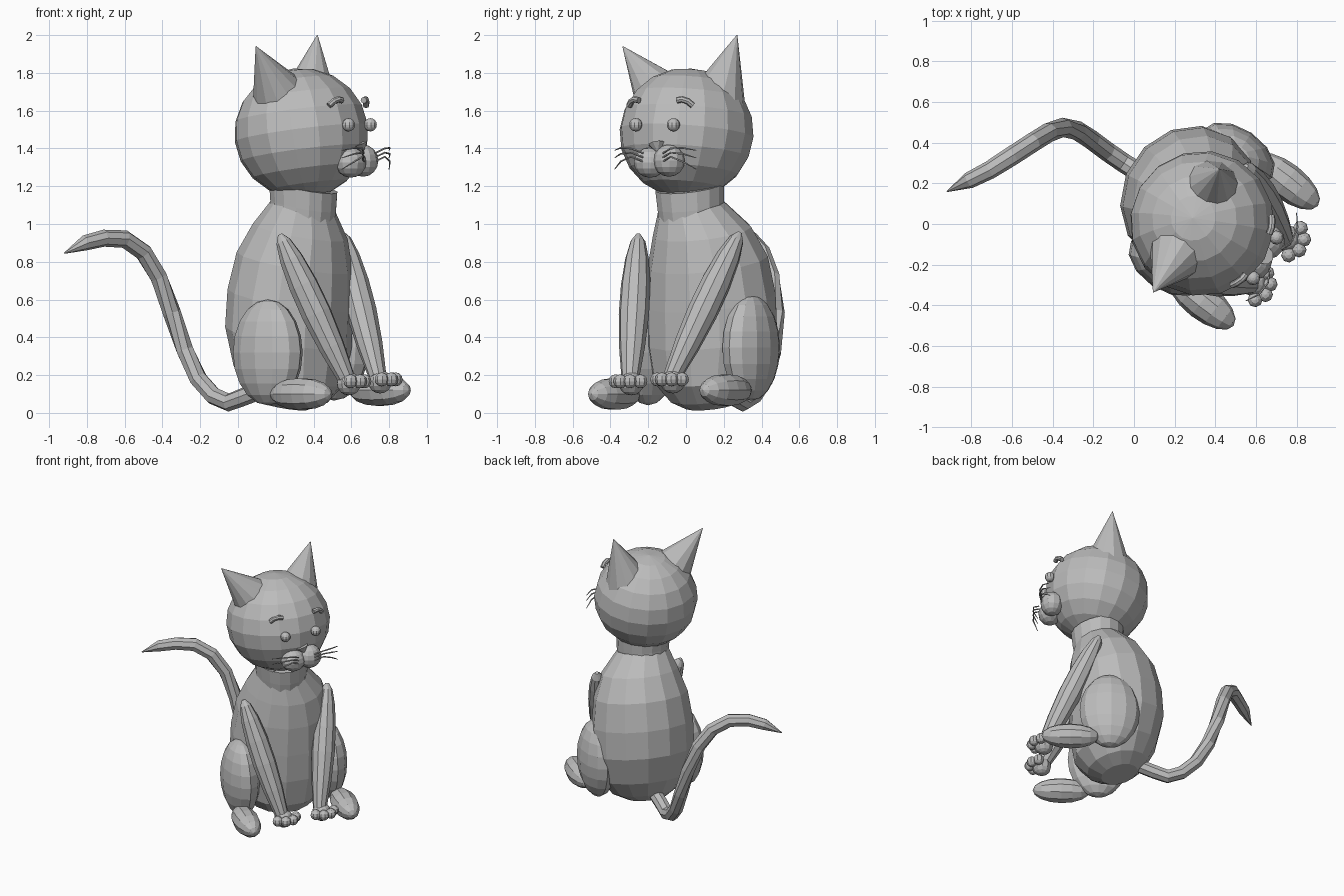
import bpy, bmesh, math
from mathutils import Vector, Matrix

if "Cube" in bpy.data.objects:
    bpy.data.objects.remove(bpy.data.objects["Cube"])

grey = bpy.data.materials.new("plain grey")
grey.use_nodes = True
COLOUR = (0.5, 0.5, 0.5, 1)
grey.diffuse_color = COLOUR
grey.node_tree.nodes["Principled BSDF"].inputs["Base Color"].default_value = COLOUR

HEAD_YAW = math.radians(-30)
BODY_YAW = math.radians(-34)
HEAD = Matrix.Translation((0.335, 0, 0)) @ Matrix.Rotation(HEAD_YAW, 4, 'Z')


def finish(name, bm):
    bmesh.ops.recalc_face_normals(bm, faces=bm.faces)
    mesh = bpy.data.meshes.new(name)
    bm.to_mesh(mesh)
    bm.free()
    mesh.materials.append(grey)
    obj = bpy.data.objects.new(name, mesh)
    bpy.context.collection.objects.link(obj)
    return obj


def ball(name, centre, size, yaw=0.0, pitch=0.0, segs=10, rings=8):
    """Ellipsoid; local x points forward along yaw, pitch tips the poles."""
    bm = bmesh.new()
    bmesh.ops.create_uvsphere(bm, u_segments=segs, v_segments=rings, radius=1)
    spin = Matrix.Rotation(pitch, 4, 'Y')
    bmesh.ops.transform(bm, matrix=spin, verts=bm.verts)
    place = (Matrix.Translation(centre) @ Matrix.Rotation(yaw, 4, 'Z')
             @ Matrix.Diagonal((*size, 1)))
    bmesh.ops.transform(bm, matrix=place, verts=bm.verts)
    return finish(name, bm)


def tube(name, path, radii, sides=8, axis=None, depth=1.0):
    """Loft sections along a path; axis fixes their normal, depth squashes them."""
    pts = [Vector(p) for p in path]
    bm = bmesh.new()
    loops = []
    for i, (p, r) in enumerate(zip(pts, radii)):
        along = axis or pts[min(i + 1, len(pts) - 1)] - pts[max(i - 1, 0)]
        turn = along.to_track_quat('Z', 'Y')
        loops.append([bm.verts.new(p + turn @ Vector((r * math.cos(a), depth * r * math.sin(a), 0)))
                      for a in (math.tau * k / sides for k in range(sides))])
    for low, high in zip(loops, loops[1:]):
        for k in range(sides):
            n = (k + 1) % sides
            bm.faces.new((low[k], low[n], high[n], high[k]))
    bm.faces.new(loops[0])
    bm.faces.new(loops[-1])
    return finish(name, bm)


# Body and neck, both leaning slightly forward
lean = Matrix.Rotation(BODY_YAW, 3, 'Z') @ Vector((0.22, 0, 1))
tube("body",
     [(.24, .13, .04), (.26, .13, .09), (.27, .125, .2), (.267, .135, .4),
      (.277, .13, .6), (.30, .115, .8), (.33, .085, .96), (.345, .03, 1.1)],
     [.14, .23, .315, .36, .357, .33, .27, .18], 14, lean, 0.92)
tube("neck", [(.34, .03, 1.03), (.345, .025, 1.1), (.345, .02, 1.2)],
     [.175, .18, .187], 16, lean)

# Head
ball("head", (.335, .003, 1.481), (.358, .358, .345), HEAD_YAW, -0.15, 16, 10)

# Ears
for name, base, tip in (("right_ear", (.225, -.125, 1.665), (.095, -.335, 1.94)),
                        ("left_ear", (.378, .165, 1.655), (.42, .27, 2.0))):
    tube(name, [base, tip], [.158, .002], 12)

# Eyes, brows and whiskers, repeated on both sides of the face
for side, s in (("left", 1), ("right", -1)):
    ball(side + "_eye", HEAD @ Vector((.35, .01 + s * .115, 1.525)), (.035,) * 3, HEAD_YAW)
    brow = [(.278, .195, 1.627), (.293, .172, 1.65), (.305, .145, 1.66), (.31, .116, 1.655)]
    tube(side + "_brow", [HEAD @ Vector((f, .008 + s * l, z)) for f, l, z in brow], [.017] * 4, 8)
    for i, tip in enumerate((1.39, 1.35, 1.29)):
        root = 1.375 - .022 * i
        hair = [(.40, .06, root), (.425, .12, root + .025),
                (.415, .19, (root + tip) / 2 + .02), (.375, .25, tip)]
        tube(f"{side}_whisker_{i + 1}",
             [HEAD @ Vector((f, .03 + s * l, z)) for f, l, z in hair],
             [.005, .005, .005, .002], 5)

# Muzzle and nose
ball("right_cheek", (.597, -.19, 1.325), (.08, .088, .08), HEAD_YAW, 0, 12, 8)
ball("left_cheek", (.662, -.09, 1.335), (.08, .085, .085), HEAD_YAW, 0, 12, 8)
tube("nose", [(.66, -.15, 1.385), (.645, -.155, 1.425)], [.008, .045], 8)

# Front legs with round paws and toes
for side, shoulder, wrist in (("right", (.222, -.252, .945), (.575, -.295, .18)),
                              ("left", (.55, .285, .955), (.74, -.075, .19))):
    a, b = Vector(shoulder), Vector(wrist)
    tube(side + "_front_leg", [a.lerp(b, t) for t in (0, .05, .17, .35, .55, .78, 1)],
         [.012, .04, .063, .078, .081, .069, .047], 10)
    paw = b + Vector((.012, .005, -.025))
    ball(side + "_paw", paw, (.066, .066, .062), BODY_YAW)
    for i in range(4):
        angle = BODY_YAW + math.radians(-50 + 40 * i)
        reach = Vector((math.cos(angle), math.sin(angle), .15)) * .083
        ball(f"{side}_toe_{i + 1}", paw + reach, (.037,) * 3, angle, 0, 8, 6)

# Haunches and hind feet
for side, hip, foot in (("right", (.158, -.2, .32), (.335, -.38, .1)),
                        ("left", (.508, .345, .345), (.75, .21, .12))):
    ball(side + "_haunch", hip, (.208, .125, .28), BODY_YAW, 0, 12, 10)
    ball(side + "_hind_foot", foot, (.197, .09, .087), math.radians(-38), math.pi / 2, 10, 8)

# Tail
tail = [(.12, .20, .12), (.03, .25, .085), (-.05, .30, .055), (-.13, .355, .09),
        (-.21, .415, .18), (-.28, .46, .33), (-.35, .475, .53), (-.42, .45, .72),
        (-.50, .40, .85), (-.60, .335, .92), (-.71, .265, .925), (-.81, .215, .90),
        (-.92, .16, .845)]
tube("tail", tail, [.048] * 10 + [.045, .041, .003], 8)
